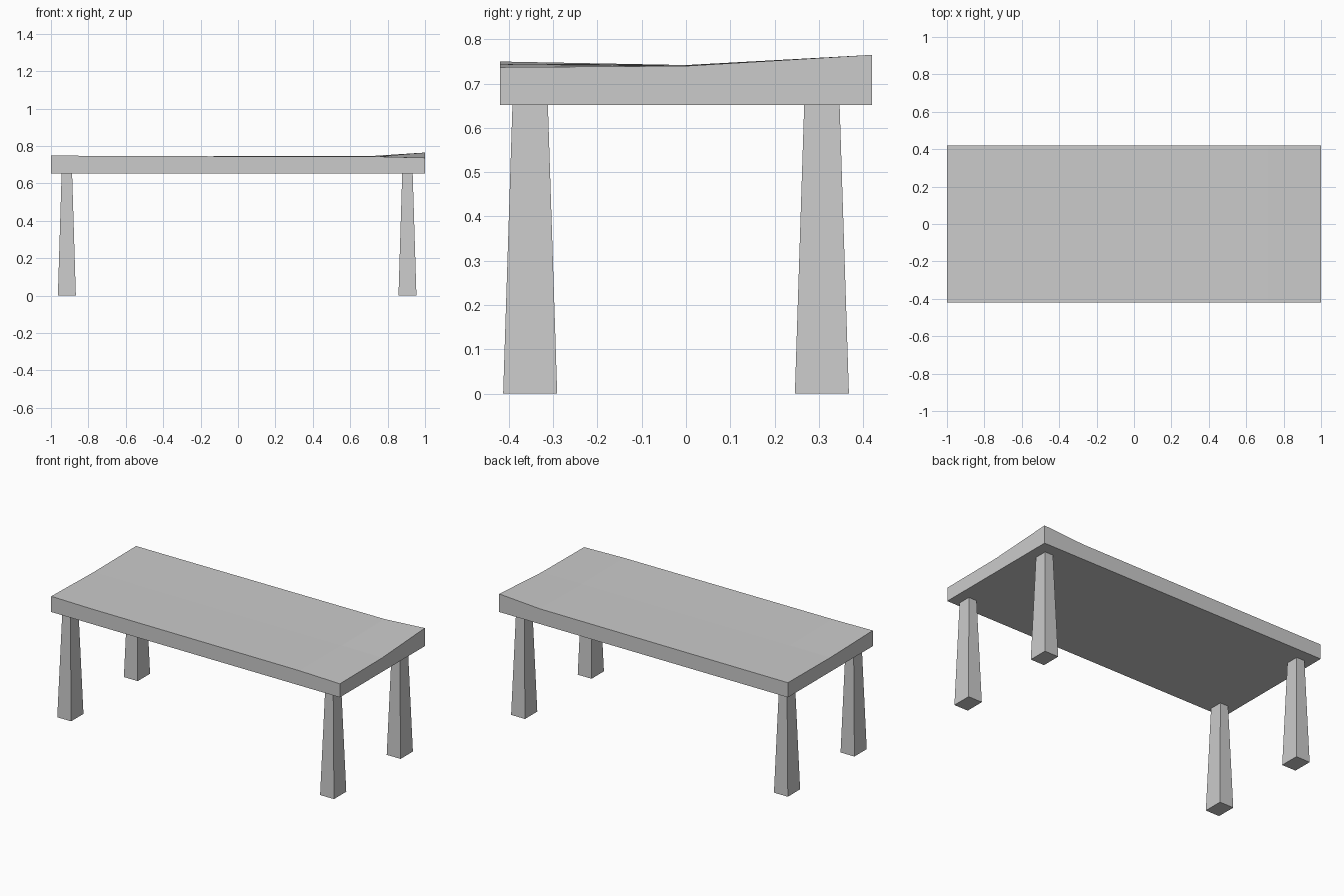
import bpy, bmesh

if "Cube" in bpy.data.objects:
    bpy.data.objects.remove(bpy.data.objects["Cube"])

def make_object(name, bm):
    bmesh.ops.recalc_face_normals(bm, faces=bm.faces)
    mesh = bpy.data.meshes.new(name)
    bm.to_mesh(mesh)
    bm.free()
    obj = bpy.data.objects.new(name, mesh)
    bpy.context.collection.objects.link(obj)
    return obj

UNDERSIDE = 0.652

# Tabletop: flat underside, gently uneven upper surface
xs = [-1.0, -0.72, 0.72, 1.0]
ys = [-0.42, 0.0, 0.42]
heights = [
    [0.750, 0.746, 0.744, 0.737],
    [0.741, 0.742, 0.742, 0.740],
    [0.744, 0.744, 0.747, 0.765],
]
bm = bmesh.new()
grid = [[bm.verts.new((x, y, heights[j][i])) for i, x in enumerate(xs)]
        for j, y in enumerate(ys)]
for j in range(len(ys) - 1):
    for i in range(len(xs) - 1):
        bm.faces.new((grid[j][i], grid[j][i + 1], grid[j + 1][i + 1], grid[j + 1][i]))

# Drop the rim to the underside and close it
rim = [e for e in bm.edges if e.is_boundary]
ext = bmesh.ops.extrude_edge_only(bm, edges=rim)["geom"]
for v in ext:
    if isinstance(v, bmesh.types.BMVert):
        v.co.z = UNDERSIDE
low = [e for e in ext if isinstance(e, bmesh.types.BMEdge) and e.is_boundary]
bmesh.ops.contextual_create(bm, geom=low)
make_object("tabletop", bm)

# Legs: square-sided posts, wider at the foot
def leg(name, cx, cy):
    bm = bmesh.new()
    bmesh.ops.create_cube(bm, size=2)
    for v in bm.verts:
        top = v.co.z > 0
        v.co.x = cx + v.co.x * (0.028 if top else 0.048)
        v.co.y = cy + v.co.y * (0.040 if top else 0.061)
        v.co.z = UNDERSIDE if top else 0.0
    make_object(name, bm)

for side, cx in (("left", -0.915), ("right", 0.906)):
    for end, cy in (("front", -0.352), ("back", 0.307)):
        leg(f"{end}_{side}_leg", cx, cy)
